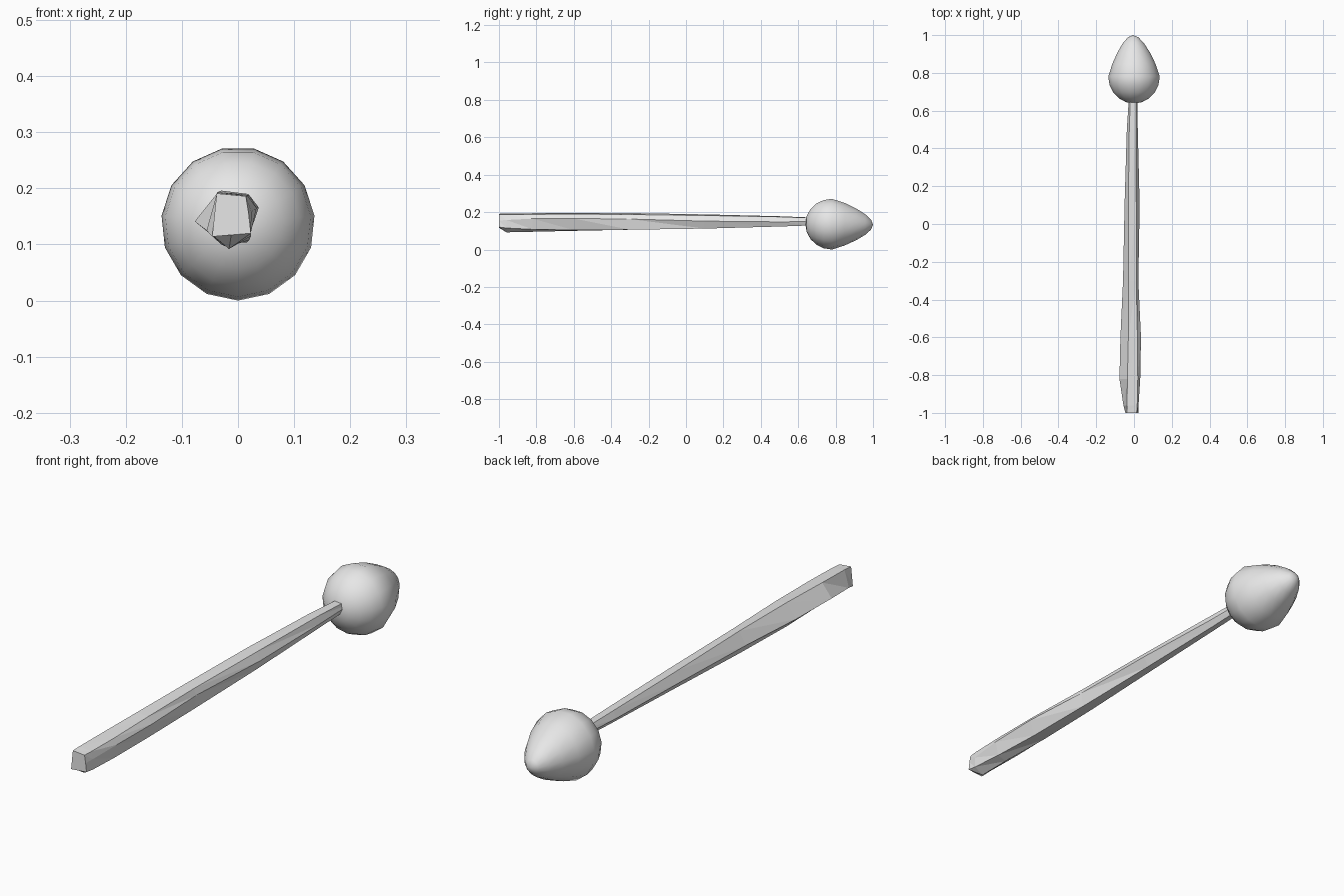
import bpy, bmesh, math
from mathutils import Matrix

if "Cube" in bpy.data.objects:
    bpy.data.objects.remove(bpy.data.objects["Cube"])

grey = bpy.data.materials.new("light_grey")
grey.diffuse_color = (0.8, 0.8, 0.8, 1)
grey.use_nodes = True
grey.node_tree.nodes["Principled BSDF"].inputs["Base Color"].default_value = grey.diffuse_color


def finish(bm, name, smooth):
    bmesh.ops.recalc_face_normals(bm, faces=bm.faces)
    for f in bm.faces:
        f.smooth = smooth
    mesh = bpy.data.meshes.new(name)
    bm.to_mesh(mesh)
    bm.free()
    mesh.materials.append(grey)
    obj = bpy.data.objects.new(name, mesh)
    bpy.context.collection.objects.link(obj)
    return obj


# Egg-shaped head, blunt toward the handle and tapering to the tip
bm = bmesh.new()
bmesh.ops.create_uvsphere(bm, u_segments=15, v_segments=10, radius=1,
                          matrix=Matrix.Rotation(math.radians(-90), 4, 'X'))
for v in bm.verts:
    x, s, z = v.co
    taper = 1 - 0.38 * s if s > 0 else 1
    tip = max(s, 0) ** 2
    v.co = (0.137 * x * taper - 0.005 * tip,
            0.78 + s * (0.22 if s > 0 else 0.142),
            0.137 + 0.137 * z * taper - 0.004 * tip)
finish(bm, "head", True)

# Rough-hewn handle: six-sided sections (x, z) along y, from butt to head
sections = [
    (-1.00, [(-.038, .191), (.014, .186), (.019, .155), (.023, .120), (-.012, .117), (-.046, .114)]),
    (-0.96, [(-.037, .193), (.017, .187), (.024, .158), (.023, .115), (-.016, .092), (-.056, .125)]),
    (-0.82, [(-.035, .194), (.020, .188), (.033, .165), (.020, .108), (-.018, .095), (-.077, .141)]),
    (-0.60, [(-.030, .196), (.018, .190), (.037, .166), (.016, .104), (-.030, .100), (-.072, .140)]),
    (-0.30, [(-.028, .195), (.012, .187), (.023, .163), (.014, .106), (-.030, .106), (-.058, .145)]),
    (0.10, [(-.030, .188), (.012, .182), (.030, .152), (.012, .112), (-.022, .115), (-.050, .150)]),
    (0.50, [(-.025, .178), (.010, .175), (.020, .148), (.008, .123), (-.018, .126), (-.038, .150)]),
    (0.70, [(-.018, .170), (.012, .168), (.016, .150), (.008, .130), (-.012, .130), (-.025, .150)]),
]
bm = bmesh.new()
rings = [[bm.verts.new((x, y, z)) for x, z in pts] for y, pts in sections]
for a, b in zip(rings, rings[1:]):
    for i in range(6):
        j = (i + 1) % 6
        bm.faces.new((a[i], a[j], b[j]))
        bm.faces.new((a[i], b[j], b[i]))
bm.faces.new(rings[0])
bm.faces.new(rings[-1])
finish(bm, "handle", False)
